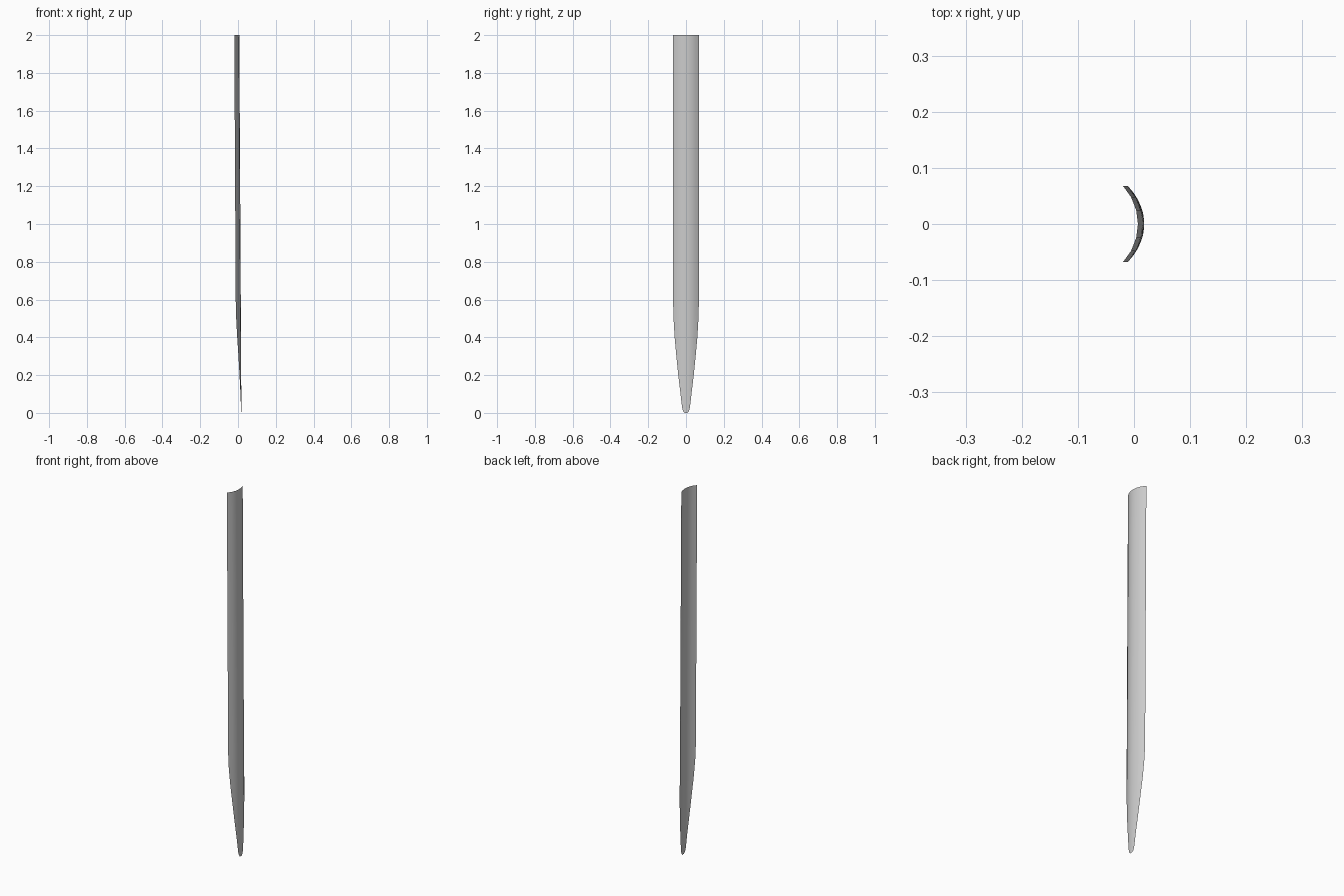
import bpy, bmesh, math

if "Cube" in bpy.data.objects:
    bpy.data.objects.remove(bpy.data.objects["Cube"])

RADIUS = 0.1    # curvature of the cross-section
COLUMNS = 6     # strips across the blade

# outline of the blade: (height, half width), tip to top
OUTLINE = [(0, 0.008), (0.01, 0.016), (0.03, 0.021), (0.1, 0.029),
           (0.2, 0.041), (0.3, 0.051), (0.4, 0.060), (0.5, 0.066),
           (0.58, 0.068), (1.0, 0.068), (2.0, 0.068)]

bm = bmesh.new()
rows = []
for z, w in OUTLINE:
    spine = 0.018 - 0.0055 * z          # blade leans slightly
    reach = math.asin(w / RADIUS)
    row = []
    for i in range(COLUMNS + 1):
        a = reach * (2 * i / COLUMNS - 1)
        x = spine - RADIUS * (1 - math.cos(a))
        row.append(bm.verts.new((x, RADIUS * math.sin(a), z)))
    rows.append(row)

# thin open sheet, convex side facing +x
for low, high in zip(rows, rows[1:]):
    for i in range(COLUMNS):
        f = bm.faces.new((low[i], low[i + 1], high[i + 1], high[i]))
        f.smooth = True

mesh = bpy.data.meshes.new("curved_blade")
bm.to_mesh(mesh)
bm.free()
blade = bpy.data.objects.new("curved_blade", mesh)
bpy.context.collection.objects.link(blade)
